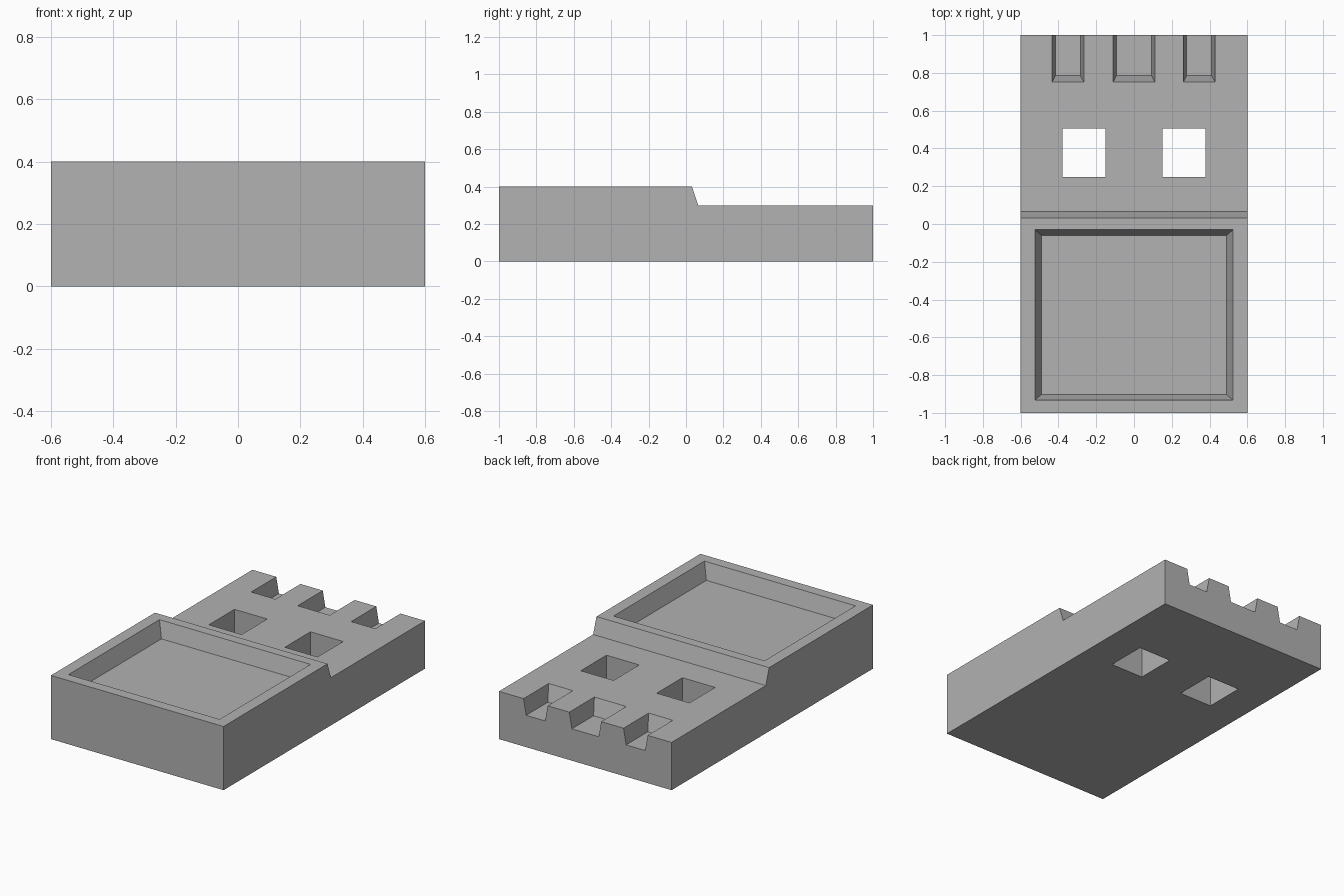
import bpy

if "Cube" in bpy.data.objects:
    bpy.data.objects.remove(bpy.data.objects["Cube"])

grey = bpy.data.materials.new("plain grey")
grey.diffuse_color = (0.445, 0.445, 0.445, 1)
grey.use_nodes = True
grey.node_tree.nodes["Principled BSDF"].inputs["Base Color"].default_value = grey.diffuse_color


def mesh_object(name, verts, faces):
    mesh = bpy.data.meshes.new(name)
    mesh.from_pydata(verts, [], faces)
    mesh.materials.append(grey)
    obj = bpy.data.objects.new(name, mesh)
    bpy.context.collection.objects.link(obj)
    return obj


def loft(name, start, end):
    """Solid between two matching loops of points."""
    n = len(start)
    sides = [(i, (i + 1) % n, n + (i + 1) % n, n + i) for i in range(n)]
    return mesh_object(name, start + end,
                       [tuple(reversed(range(n)))] + sides + [tuple(range(n, 2 * n))])


def rect(x0, x1, y0, y1, z):
    return [(x0, y0, z), (x1, y0, z), (x1, y1, z), (x0, y1, z)]


def cut(target, cutter):
    cutter.hide_render = True
    mod = target.modifiers.new("cut", 'BOOLEAN')
    mod.operation = 'DIFFERENCE'
    mod.solver = 'EXACT'
    mod.object = cutter
    bpy.context.view_layer.objects.active = target
    bpy.ops.object.modifier_apply(modifier=mod.name)
    bpy.data.objects.remove(cutter)


# Stepped body: side profile swept across the width
profile = [(-1, 0), (1, 0), (1, 0.3), (0.065, 0.3), (0.032, 0.4), (-1, 0.4)]
body = loft("stepped_body",
            [(0.6, y, z) for y, z in profile][::-1],
            [(-0.6, y, z) for y, z in profile][::-1])
# Make the outside face outwards
body.data.flip_normals()

# Large tapered pocket; the cutter continues its taper above the top
cut(body, loft("pocket_cutter",
               rect(-0.49, 0.49, -0.902, -0.06, 0.3),
               rect(-0.56, 0.56, -0.964, 0.0, 0.5)))

# Two square through holes
for side in (-1, 1):
    x0, x1 = sorted((side * 0.15, side * 0.378))
    cut(body, loft("hole_cutter",
                   rect(x0, x1, 0.25, 0.505, -0.1),
                   rect(x0, x1, 0.25, 0.505, 0.5)))

# Three tapered notches in the back edge
for centre, half in ((-0.35, 0.066), (0, 0.093), (0.345, 0.066)):
    cut(body, loft("notch_cutter",
                   rect(centre - half, centre + half, 0.785, 1.2, 0.2),
                   rect(centre - half - 0.036, centre + half + 0.036, 0.717, 1.2, 0.4)))
